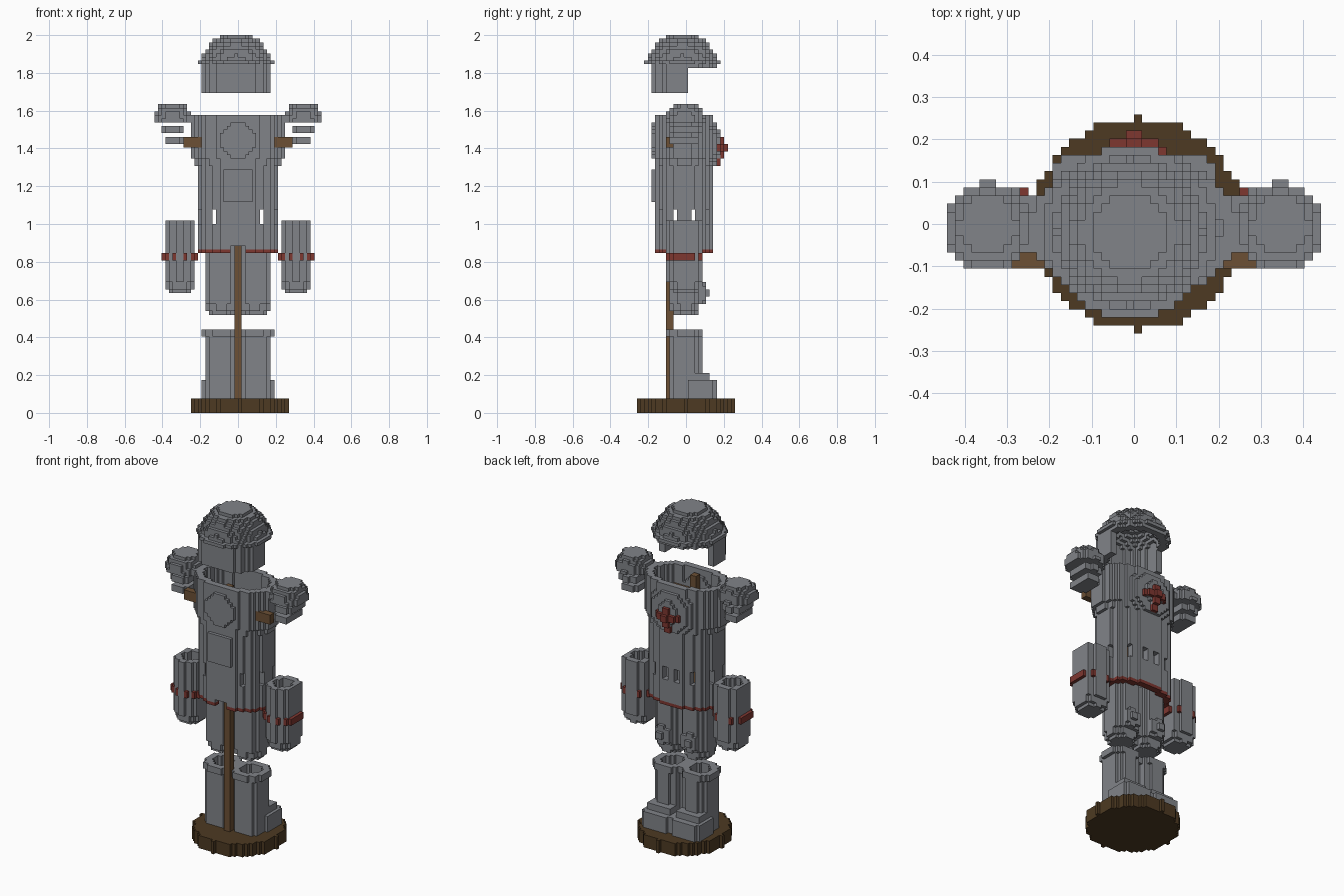
import bpy
import bmesh
from math import floor

H = 2 / 104  # edge length of one block

old = bpy.data.objects.get("Cube")
if old:
    bpy.data.objects.remove(old, do_unlink=True)


def material(name, rgb):
    m = bpy.data.materials.new(name)
    m.use_nodes = True
    m.diffuse_color = (*rgb, 1)
    m.node_tree.nodes["Principled BSDF"].inputs["Base Color"].default_value = (*rgb, 1)
    return m


STEEL = material("steel_grey", (0.22, 0.23, 0.25))
RED = material("dull_red", (0.21, 0.038, 0.03))
WOOD = material("wood_brown", (0.15, 0.08, 0.035))
DARK = material("dark_wood", (0.075, 0.042, 0.016))

# Each side of a block: outward step and its corners
SIDES = []
for axis in range(3):
    for s in (0, 1):
        ring = [(0, 0), (1, 0), (1, 1), (0, 1)]
        if not s:
            ring.reverse()
        corners = []
        for a, b in ring:
            c = [0, 0, 0]
            c[axis], c[(axis + 1) % 3], c[(axis + 2) % 3] = s, a, b
            corners.append(c)
        step = [0, 0, 0]
        step[axis] = 2 * s - 1
        SIDES.append((step, corners))


def blocks(name, mat, z0, z1, inside):
    """Build the block surface of a solid given by a rule in block units."""
    cells = {(i, j, k) for k in range(z0, z1) for j in range(-13, 14)
             for i in range(-23, 23) if inside(i + 0.5, j, k + 0.5)}
    bm = bmesh.new()
    verts = {}
    for i, j, k in cells:
        for (a, b, c), corners in SIDES:
            if (i + a, j + b, k + c) in cells:
                continue
            face = []
            for u, v, w in corners:
                p = (i + u, j + v, k + w)
                if p not in verts:
                    verts[p] = bm.verts.new((p[0] * H, (p[1] - 0.5) * H, p[2] * H))
                face.append(verts[p])
            bm.faces.new(face)
    mesh = bpy.data.meshes.new(name)
    bm.to_mesh(mesh)
    bm.free()
    mesh.materials.append(mat)
    ob = bpy.data.objects.new(name, mesh)
    bpy.context.collection.objects.link(ob)


def disc(a, b, r):
    return a * a + b * b <= r * r


def ball(a, b, c, r):
    return a * a + b * b + c * c <= r * r


# Stand: round base, upright pole and shoulder bar
blocks("base", DARK, 0, 4, lambda x, y, z: disc(x - 0.5, y, 13))
blocks("stand_pole", WOOD, 4, 81, lambda x, y, z: abs(x) < 1 and -6 < y < -3)
blocks("shoulder_bar", WOOD, 73, 76, lambda x, y, z: abs(x) < 15 and -6 < y < -3)


# Boots: hollow shaft with a thicker cuff and a stepped toe
def boots(x, y, z):
    u = abs(x) - 4.75
    shaft = disc(u, y + 0.3, 5.3 if z > 21 else 4.7)
    if z > 13 and disc(u, y + 0.3, 3.2):
        return False
    toe = abs(u) < (5 if z < 9 else 4.2) and 0 < y < (9 if z < 9 else 7) and z < 11
    if toe and y > 7 and abs(u) > 4:
        toe = False
    return shaft or toe


blocks("boots", STEEL, 4, 23, boots)


# Thigh guards with a disc and stud at each knee
def thighs(x, y, z):
    u = abs(x) - 4.6
    r = 3.4 if z < 28 else 4.2 if z < 30 else 4.8
    leg = disc(u, y + 0.2, r)
    knee = disc(u, z - 33, 2.7) and 0 < y < 6
    stud = disc(u, z - 33, 1.1) and 0 < y < 7
    return leg or knee or stud


blocks("thigh_guards", STEEL, 27, 46, thighs)


# Torso outline and breast bulge
def oval(x, y, a, b):
    return abs(x / a) ** 2.3 + abs((y + 0.6) / b) ** 2.3 <= 1


def torso_solid(x, y, z):
    a = 11.1 if z < 68 else 11.8 if z < 70 else 12.9
    breast = (x / 9) ** 2 + ((y - 4) / 5.4) ** 2 + ((z - 74) / 9.5) ** 2 <= 1
    return oval(x, y, a, 8) or breast


def torso(x, y, z):
    ax = abs(x)
    # Hem notch behind the pole and waist slots
    if z < 46 and ax < 2 and y < -3:
        return False
    if 52 < z < 56:
        if 6 < ax < 7 or y in (-3, 2) or (y > 0 and 1 < ax < 3):
            return False
    # Plates on the outer face
    if -10 < y < -5 and (disc(x, z - 75, 4.8) or
                         (ax < 4 and abs(z - 62.5) < 5 and ax + abs(z - 62.5) < 7.6)):
        return True
    hollow = oval(x, y, 8.9 if z < 68 else 10.6, 6)
    return torso_solid(x, y, z) and not hollow


blocks("torso", STEEL, 45, 82, torso)
blocks("hem_trim", RED, 44, 45, lambda x, y, z: oval(x, y, 11.1, 8)
       and not oval(x, y, 9, 6) and not (abs(x) < 2 and y < 0))


# Raised cross lying on the breast
def cross(x, y, z):
    ax = abs(x)
    if y < 3 or torso_solid(x, y, z):
        return False
    upright = ax < 1 and 68 < z < 76
    arm = ax < 4 and 72 < z < 74
    depth = 2 if ax < 1 and 72 < z < 74 else 1
    return (upright or arm) and torso_solid(x, y - depth, z)


blocks("breast_cross", RED, 67, 77, cross)


# Gauntlets: open sleeves with a red band
def gauntlets(x, y, z):
    u = abs(x) - 16
    r = 3.2 if z < 34 else 4.0 if z < 36 else 4.6
    round_box = abs(u) < 4 and disc(u, y + 0.3, r + 0.3)
    return round_box and not (z > 48 and disc(u, y + 0.3, 2.8))


blocks("gauntlets", STEEL, 33, 53, gauntlets)
blocks("gauntlet_bands", RED, 42, 44,
       lambda x, y, z: abs(abs(x) - 16) < 5 and disc(abs(x) - 16, y + 0.3, 5.3)
       and not gauntlets(x, y, z))


# Shoulder caps with two plates beneath
def pauldrons(x, y, z):
    u = abs(x) - 18
    if z > 80:
        return ball(u, y + 0.3, z - 80.5, 5.4) and abs(u) < 5
    return False


blocks("shoulder_caps", STEEL, 80, 85, pauldrons)
blocks("upper_arm_plates", STEEL, 77, 79,
       lambda x, y, z: disc(abs(x) - 18, y + 0.3, 4.4) and 15 < abs(x) < 21)
blocks("lower_arm_plates", STEEL, 74, 76,
       lambda x, y, z: disc(abs(x) - 18, y + 0.5, 4) and 15 < abs(x) < 20)


# Helmet: dome, brim and neck guard, open on the face side
def helmet(x, y, z):
    u, v = x + 0.5, y + 1
    if z > 97:
        solid = ball(u, v, z - 95, 9.7)
    elif z > 96:
        solid = disc(u, v, 10.6)
    else:
        solid = disc(u, v, 9.9) and v > -9
        if z < 95 and y > 0:
            return False
    return solid and not (z < 102 and ball(u, v, max(z - 95, 0), 7.5))


blocks("helmet", STEEL, 88, 104, helmet)
